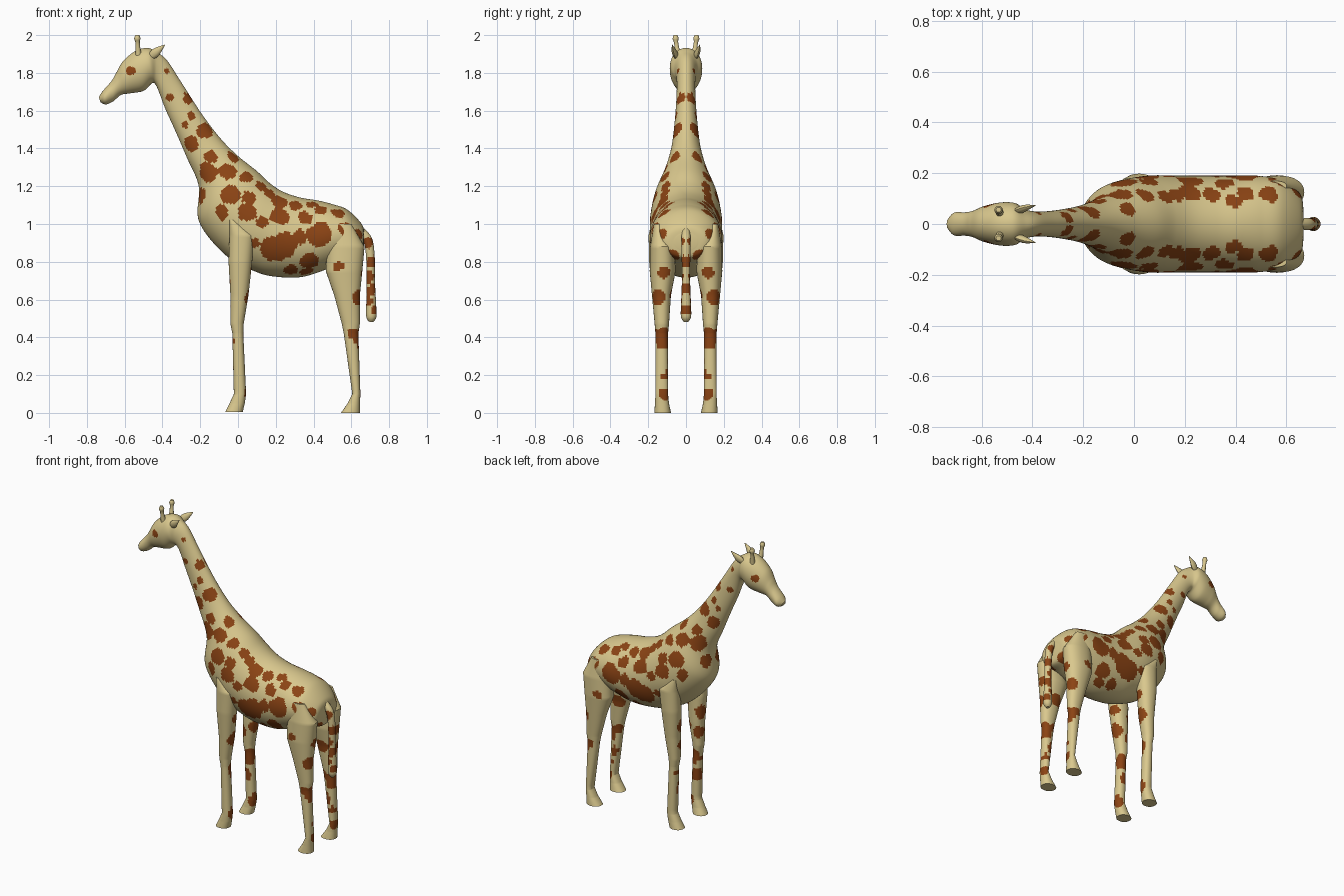
import bpy, bmesh, math
from mathutils import Vector, noise
from mathutils.bvhtree import BVHTree


def material(name, rgb):
    m = bpy.data.materials.new(name)
    m.diffuse_color = (*rgb, 1)
    return m


CREAM = material("cream hide", (0.70, 0.58, 0.27))
BROWN = material("brown patch", (0.26, 0.057, 0.007))


def catmull(a, b, c, d, t):
    return 0.5 * (2 * b + (c - a) * t + (2 * a - 5 * b + 4 * c - d) * t * t
                  + (3 * b - a - 3 * c + d) * t ** 3)


def loft(name, sections, sides, steps, power=1.0, curved=True, spots=(), angle=40):
    """Skin rings (centre, u axis, v axis), then paint faces that lie in a spot."""
    rings, n = [], len(sections)
    for i in range(n - 1):
        quad = [sections[min(max(i + k, 0), n - 1)] for k in (-1, 0, 1, 2)]
        for s in range(steps):
            t = s / steps
            if curved:
                rings.append([catmull(*[q[k] for q in quad], t) for k in range(3)])
            else:
                rings.append([quad[1][k].lerp(quad[2][k], t) for k in range(3)])
    rings.append(sections[-1])

    def bend(w):
        return math.copysign(abs(w) ** power, w)

    bm = bmesh.new()
    loops = []
    for c, u, v in rings:
        loops.append([bm.verts.new(c + u * bend(math.cos(a)) + v * bend(math.sin(a)))
                      for a in (2 * math.pi * k / sides for k in range(sides))])
    for r0, r1 in zip(loops, loops[1:]):
        for k in range(sides):
            j = (k + 1) % sides
            bm.faces.new((r0[k], r0[j], r1[j], r1[k]))
    bm.faces.new(loops[0])
    bm.faces.new(loops[-1])
    bmesh.ops.recalc_face_normals(bm, faces=bm.faces)
    if callable(spots):
        spots = spots(BVHTree.FromBMesh(bm))
    for f in bm.faces:
        p = f.calc_center_median()
        p.y = abs(p.y)
        p += noise.noise_vector(p * 16) * 0.012
        if any((p - c).length_squared < r * r for c, r in spots):
            f.material_index = 1
    me = bpy.data.meshes.new(name)
    bm.to_mesh(me)
    bm.free()
    me.materials.append(CREAM)
    me.materials.append(BROWN)
    ob = bpy.data.objects.new(name, me)
    bpy.context.collection.objects.link(ob)
    bpy.ops.object.select_all(action='DESELECT')
    ob.select_set(True)
    bpy.context.view_layer.objects.active = ob
    bpy.ops.object.shade_smooth_by_angle(angle=math.radians(angle))
    return ob


# Head, neck and body: upper x, z, lower x, z, half width
PROFILE = [
    (-.737, 1.672, -.728, 1.645, .018), (-.715, 1.705, -.70, 1.633, .045),
    (-.67, 1.757, -.66, 1.65, .046), (-.645, 1.80, -.62, 1.683, .052),
    (-.61, 1.86, -.57, 1.692, .07), (-.545, 1.915, -.50, 1.705, .085),
    (-.48, 1.932, -.455, 1.745, .082), (-.43, 1.91, -.435, 1.735, .06),
    (-.375, 1.865, -.415, 1.69, .05), (-.30, 1.75, -.385, 1.61, .05),
    (-.19, 1.58, -.335, 1.50, .06), (-.09, 1.45, -.27, 1.35, .078),
    (0, 1.36, -.208, 1.20, .112), (.10, 1.28, -.205, 1.01, .165),
    (.17, 1.215, -.06, .83, .19), (.24, 1.17, .10, .745, .19),
    (.33, 1.14, .21, .72, .19), (.42, 1.125, .34, .72, .19),
    (.50, 1.105, .47, .76, .19), (.58, 1.075, .58, .80, .172),
    (.655, 1.0, .65, .82, .12), (.668, .95, .665, .86, .06)]

# Patches seen from the side: x, z, radius
PATCHES = [
    (-.57, 1.81, .027), (-.375, 1.81, .015), (-.365, 1.67, .017), (-.265, 1.665, .032),
    (-.243, 1.57, .022), (-.28, 1.53, .018), (-.175, 1.495, .043), (-.245, 1.425, .04),
    (-.145, 1.36, .035), (-.02, 1.355, .034), (-.16, 1.27, .052), (-.06, 1.28, .046),
    (.04, 1.25, .038), (-.195, 1.15, .04), (-.04, 1.16, .052), (.06, 1.14, .038),
    (.12, 1.20, .034), (.165, 1.16, .03), (.05, 1.06, .045), (-.085, 1.065, .042),
    (.22, 1.12, .045), (.22, 1.04, .05), (.13, 1.01, .034), (.305, 1.10, .035),
    (.44, 1.075, .032), (.355, 1.035, .036), (.19, .865, .07), (.25, .89, .06),
    (.33, .93, .038), (.43, .945, .062), (.57, .975, .04), (.53, 1.06, .036),
    (.38, .80, .052), (.28, .755, .035), (.54, .85, .032), (.635, .83, .045),
    (.64, .95, .03), (.08, .90, .03), (.39, 1.105, .03), (.36, .745, .035)]


def body_spots(tree):
    found = []
    for x, z, r in PATCHES:
        hit = tree.ray_cast(Vector((x, 1, z)), Vector((0, -1, 0)))[0]
        if hit:
            found.append((hit, r * 1.05))
    return found


body = [(Vector(((a + c) / 2, 0, (b + d) / 2)), Vector(((a - c) / 2, 0, (b - d) / 2)),
         Vector((0, w, 0))) for a, b, c, d, w in PROFILE]
loft("head_neck_and_body", body, 96, 12, spots=body_spots)

# Legs: z, x from, x to, |y| from, |y| to
FRONT = [(1.02, -.045, -.02, .16, .18), (.94, -.045, .085, .10, .198),
         (.80, -.05, .075, .08, .195), (.62, -.04, .055, .08, .178),
         (.47, -.04, .03, .09, .166), (.42, -.03, .028, .095, .162),
         (.10, -.022, .043, .095, .162), (.05, -.045, .036, .09, .164),
         (.005, -.068, .025, .08, .168)]
HIND = [(1.0, .50, .60, .13, .17), (.88, .47, .67, .06, .19),
        (.75, .465, .658, .055, .192), (.62, .51, .645, .08, .18),
        (.47, .55, .645, .09, .166), (.42, .56, .637, .095, .162),
        (.10, .605, .648, .095, .162), (.05, .58, .646, .09, .164),
        (0, .545, .645, .08, .168)]
# Leg patches sit mostly on the inner and rear sides: x, |y|, z, radius
FRONT_SPOTS = [(.05, .12, .61, .05), (-.04, .11, .70, .045), (-.03, .10, .56, .04),
               (.02, .095, .40, .055), (-.01, .10, .27, .04), (.04, .11, .10, .045),
               (.06, .12, .75, .04), (-.03, .14, .38, .02)]
HIND_SPOTS = [(.635, .15, .61, .042), (.61, .16, .42, .028), (.64, .11, .39, .06),
              (.63, .11, .20, .025), (.64, .11, .10, .035), (.64, .12, .74, .035),
              (.56, .07, .62, .05), (.57, .09, .42, .04), (.60, .095, .27, .03),
              (.53, .185, .775, .028)]
for label, rows, marks in (("front_leg", FRONT, FRONT_SPOTS), ("hind_leg", HIND, HIND_SPOTS)):
    spots = [(Vector(m[:3]), m[3]) for m in marks]
    for side, s in (("left", 1), ("right", -1)):
        rings = [(Vector(((a + b) / 2, s * (c + d) / 2, z)), Vector(((b - a) / 2, 0, 0)),
                  Vector((0, (d - c) / 2, 0))) for z, a, b, c, d in rows]
        loft(f"{label}_{side}", rings, 32, 12, power=0.9, curved=False, spots=spots, angle=30)


def tube(name, path, sides, steps, spots=(), flat=1.0):
    """Round tube through (x, y, z, radius) points; flat squeezes it across."""
    pts = [Vector(p[:3]) for p in path]
    rings = []
    for i, p in enumerate(pts):
        d = (pts[min(i + 1, len(pts) - 1)] - pts[max(i - 1, 0)]).normalized()
        u = Vector((0, 1, 0)).cross(d).normalized()
        rings.append((p, u * path[i][3], d.cross(u) * path[i][3] * flat))
    return loft(name, rings, sides, steps, spots=spots)


# Tail
tail_spots = [(Vector((x, .02, z)), r) for x, z, r in
              [(.69, .90, .03), (.71, .80, .033), (.69, .72, .03), (.71, .65, .03),
               (.69, .59, .025), (.725, .55, .022)]]
tube("tail", [(.645, 0, .97, .02), (.685, 0, .92, .024), (.70, 0, .84, .023),
              (.703, 0, .70, .022), (.705, 0, .58, .026), (.706, 0, .51, .027),
              (.704, 0, .482, .012)], 24, 8, spots=tail_spots)

# Horns and ears
for side, s in (("left", 1), ("right", -1)):
    tube(f"horn_{side}", [(-.525, s * .038, 1.87, .02), (-.53, s * .048, 1.93, .013),
                          (-.532, s * .053, 1.965, .012), (-.533, s * .055, 1.982, .017),
                          (-.533, s * .056, 2.0, .010)], 10, 2)
    tube(f"ear_{side}", [(-.475, s * .045, 1.875, .012), (-.445, s * .057, 1.90, .024),
                         (-.42, s * .066, 1.922, .018), (-.388, s * .073, 1.948, .002)],
         10, 2, flat=.6)
